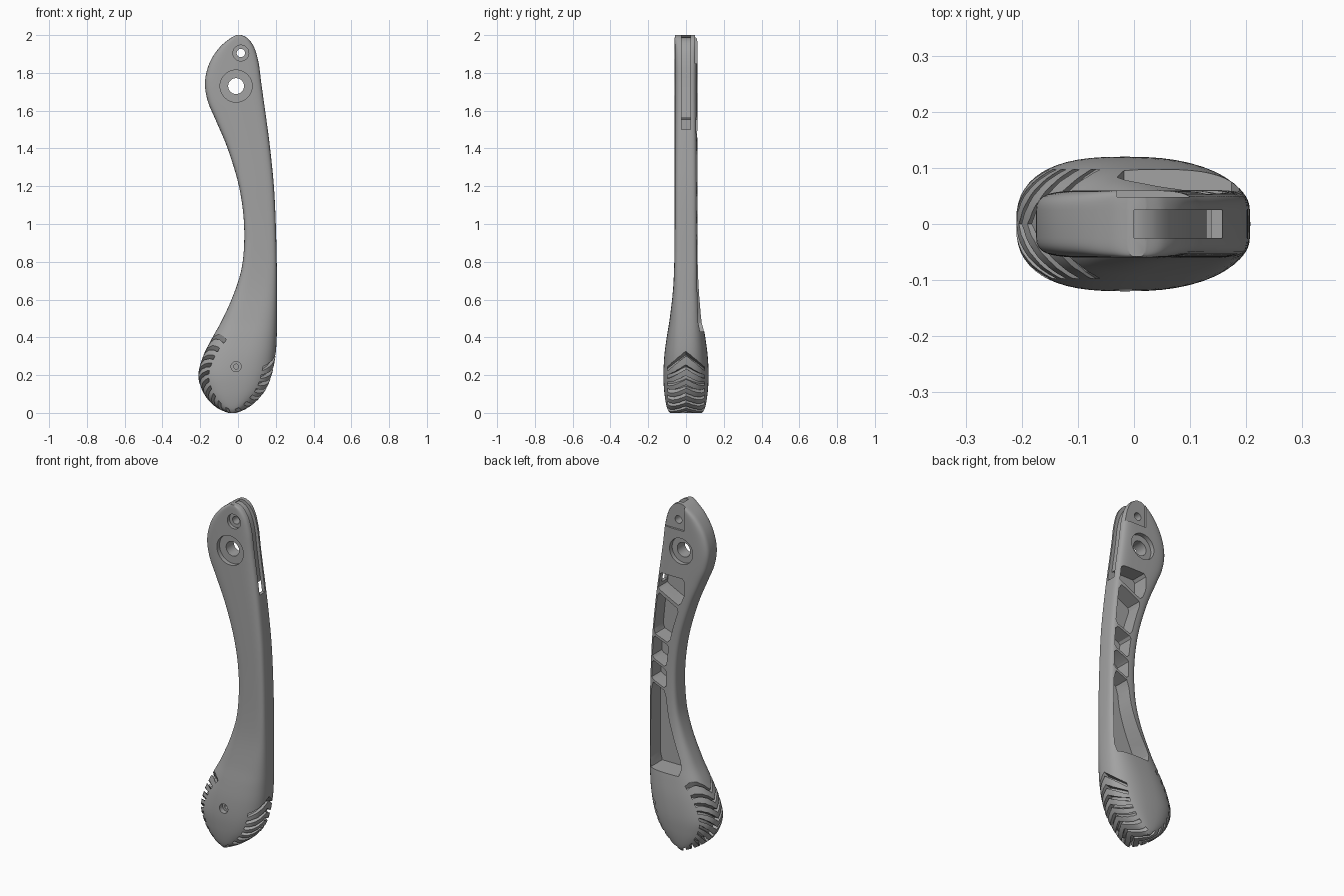
import bpy, bmesh
from math import sin, cos, pi, radians
from mathutils import Vector
from mathutils.bvhtree import BVHTree

if "Cube" in bpy.data.objects:
    bpy.data.objects.remove(bpy.data.objects["Cube"])

grey = bpy.data.materials.new("plain grey")
grey.use_nodes = True
grey.diffuse_color = (0.36, 0.36, 0.36, 1)
grey.node_tree.nodes["Principled BSDF"].inputs["Base Color"].default_value = grey.diffuse_color


def add_loft(bm, sections):
    """Skin a list of equal-length closed sections and cap both ends."""
    rings = [[bm.verts.new(p) for p in s] for s in sections]
    count = len(rings[0])
    faces = [bm.faces.new(rings[0]), bm.faces.new(rings[-1])]
    for a, b in zip(rings, rings[1:]):
        for i in range(count):
            j = (i + 1) % count
            faces.append(bm.faces.new((a[i], a[j], b[j], b[i])))
    bmesh.ops.recalc_face_normals(bm, faces=faces)


def make_object(name, lofts):
    mesh = bpy.data.meshes.new(name)
    bm = bmesh.new()
    for sections in lofts:
        add_loft(bm, sections)
    bm.to_mesh(mesh)
    bm.free()
    mesh.materials.append(grey)
    obj = bpy.data.objects.new(name, mesh)
    bpy.context.collection.objects.link(obj)
    return obj


# Handle profile: height, right edge, left edge, half depth, squareness
profile = [
    (0, -.05, -.01, .085, 2.6), (.02, -.1, .04, .098, 2.6), (.06, -.15, .095, .108, 2.6),
    (.12, -.19, .145, .116, 2.6), (.2, -.21, .178, .12, 2.6), (.3, -.185, .198, .115, 2.6),
    (.4, -.135, .205, .102, 2.8), (.5, -.08, .207, .086, 3.2), (.65, -.015, .207, .069, 4),
    (.8, .025, .205, .062, 5), (1, .032, .2, .06, 5), (1.2, .005, .19, .06, 5),
    (1.4, -.055, .17, .06, 5), (1.55, -.118, .151, .06, 5), (1.65, -.16, .137, .06, 5),
    (1.75, -.175, .123, .06, 5), (1.85, -.152, .11, .06, 5), (1.93, -.102, .088, .06, 5),
    (1.98, -.045, .055, .06, 5), (2, -.01, .02, .058, 5)]


def spline(a, b, c, d, t):
    return b + .5 * t * (c - a + t * (2 * a - 5 * b + 4 * c - d + t * (3 * (b - c) + d - a)))


rows = []
steps = 6
for i in range(len(profile) - 1):
    quad = [profile[min(max(i + k, 0), len(profile) - 1)] for k in (-1, 0, 1, 2)]
    for s in range(steps):
        rows.append([spline(*col, s / steps) for col in zip(*quad)])
rows.append(profile[-1])


def power(v, e):
    return abs(v) ** e * (1 if v >= 0 else -1)


def body_section(row, sides=56):
    z, x0, x1, depth, n = row
    mid, half = (x0 + x1) / 2, (x1 - x0) / 2
    angles = [2 * pi * i / sides for i in range(sides)]
    return [(mid + half * power(cos(a), 2 / n), depth * power(sin(a), 2 / n), z) for a in angles]


handle = make_object("lever_handle", [[body_section(r) for r in rows]])
bm = bmesh.new()
bm.from_mesh(handle.data)
tree = BVHTree.FromBMesh(bm)
bm.free()


def surface_point(center, angle, y, offset):
    """Point on the handle at an angle round a centre, pushed out by offset."""
    out = Vector((cos(angle), 0, sin(angle)))
    c = Vector((center[0], y, center[1]))
    hit = tree.ray_cast(c + out * .9, -out)[0] or c + out * .1
    return hit + out * offset


def groove_section(center, angle, y, half_angle, depth):
    return [surface_point(center, angle, y, 0) +
            Vector((cos(angle + s), 0, sin(angle + s))) * d +
            Vector((-sin(angle), 0, cos(angle))) * s * .2
            for s, d in ((-half_angle, -depth), (half_angle, -depth), (half_angle, .06), (-half_angle, .06))]


def band(center, start, stop, half_width, depth, count=40):
    """Slot that follows the rim of the handle."""
    sections = []
    for i in range(count + 1):
        a = radians(start + (stop - start) * i / count)
        inner, outer = (surface_point(center, a, 0, d) for d in (-depth, .06))
        sections.append([p + Vector((0, w, 0)) for p, w in (
            (inner, -half_width), (inner, half_width), (outer, half_width), (outer, -half_width))])
    return sections


def cylinder(x, z, radius, y0, y1, sides=40):
    angles = [2 * pi * i / sides for i in range(sides)]
    return [[(x + radius * cos(a), y, z + radius * sin(a)) for a in angles] for y in (y0, y1)]


def edges_at(z):
    for a, b in zip(rows, rows[1:]):
        if a[0] <= z <= b[0]:
            t = (z - a[0]) / (b[0] - a[0])
            return [a[k] + (b[k] - a[k]) * t for k in (1, 2)]


def pocket(low, high, low_slope, high_slope, floor=-.03, samples=10):
    """Back pocket that keeps a thin outer wall and a wider inner wall."""
    inner, outer = [], []
    for i in range(samples + 1):
        t = i / samples
        z = low + (high - low) * t
        inner.append((max(edges_at(z)[0] + .055, -.03), z))
        z += low_slope + (high_slope - low_slope) * t
        outer.append((edges_at(z)[1] - .02, z))
    # soften the four corners
    for side, step in ((inner, 1), (outer, -1)):
        side[0] = (side[0][0] + .012 * step, side[0][1])
        side[-1] = (side[-1][0] + .012 * step, side[-1][1])
    shape = inner + outer[::-1]
    return [[(x, y, z) for x, z in shape] for y in (floor, .2)]


def box(x0, x1, y0, y1, z0, z1):
    return [[(x0, y, z0), (x1, y, z0), (x1, y, z1), (x0, y, z1)] for y in (y0, y1)]


# Chevron grip grooves round the bulb
bulb = (-.015, .2)
grooves = []
total = 17
for i in range(total):
    t = i / (total - 1)
    face_angle, lead = 107 + 266 * t, 28 - 13 * t
    ys = [-.097, -.085, -.06, -.03, 0, .03, .06, .085, .097]
    grooves.append([groove_section(bulb, radians(face_angle + lead * (1 - abs(y) / .097)), y, .05, .03)
                    for y in ys])

# Back pockets divided by sloping ribs
pockets = [pocket(.43, .89, 0, .03), pocket(.905, 1.015, .03, .03), pocket(1.03, 1.16, .03, .03),
           pocket(1.175, 1.39, .03, .06), pocket(1.41, 1.57, .06, 0)]

cuts = [
    ("grip_grooves", grooves),
    ("rim_slots", [band(bulb, 125, 300, .008, .04), band((-.5, 1.5), 0, 45, .025, .02)]),
    ("back_pockets", pockets),
    ("top_step", [box(-.03, .3, .048, .2, 1.85, 2.1)]),
    ("counterbores", [cylinder(-.01, 1.73, .085, -.2, -.035), cylinder(-.01, 1.73, .075, .035, .2),
                      cylinder(.015, 1.905, .042, -.2, -.04), cylinder(-.01, .245, .027, -.2, -.09)]),
    ("through_holes", [cylinder(-.01, 1.73, .042, -.3, .3), cylinder(.015, 1.905, .022, -.3, .3),
                       cylinder(-.01, .245, .013, -.3, -.05)])]

bpy.context.view_layer.objects.active = handle
for name, lofts in cuts:
    cutter = make_object(name, lofts)
    cutter.hide_render = True
    mod = handle.modifiers.new(name, 'BOOLEAN')
    mod.operation = 'DIFFERENCE'
    mod.solver = 'EXACT'
    mod.object = cutter
    bpy.ops.object.modifier_apply(modifier=mod.name)
    bpy.data.objects.remove(cutter)

# Smooth shading with crisp cut edges
for obj in bpy.context.selected_objects:
    obj.select_set(False)
handle.select_set(True)
bpy.ops.object.shade_smooth_by_angle(angle=radians(30))
